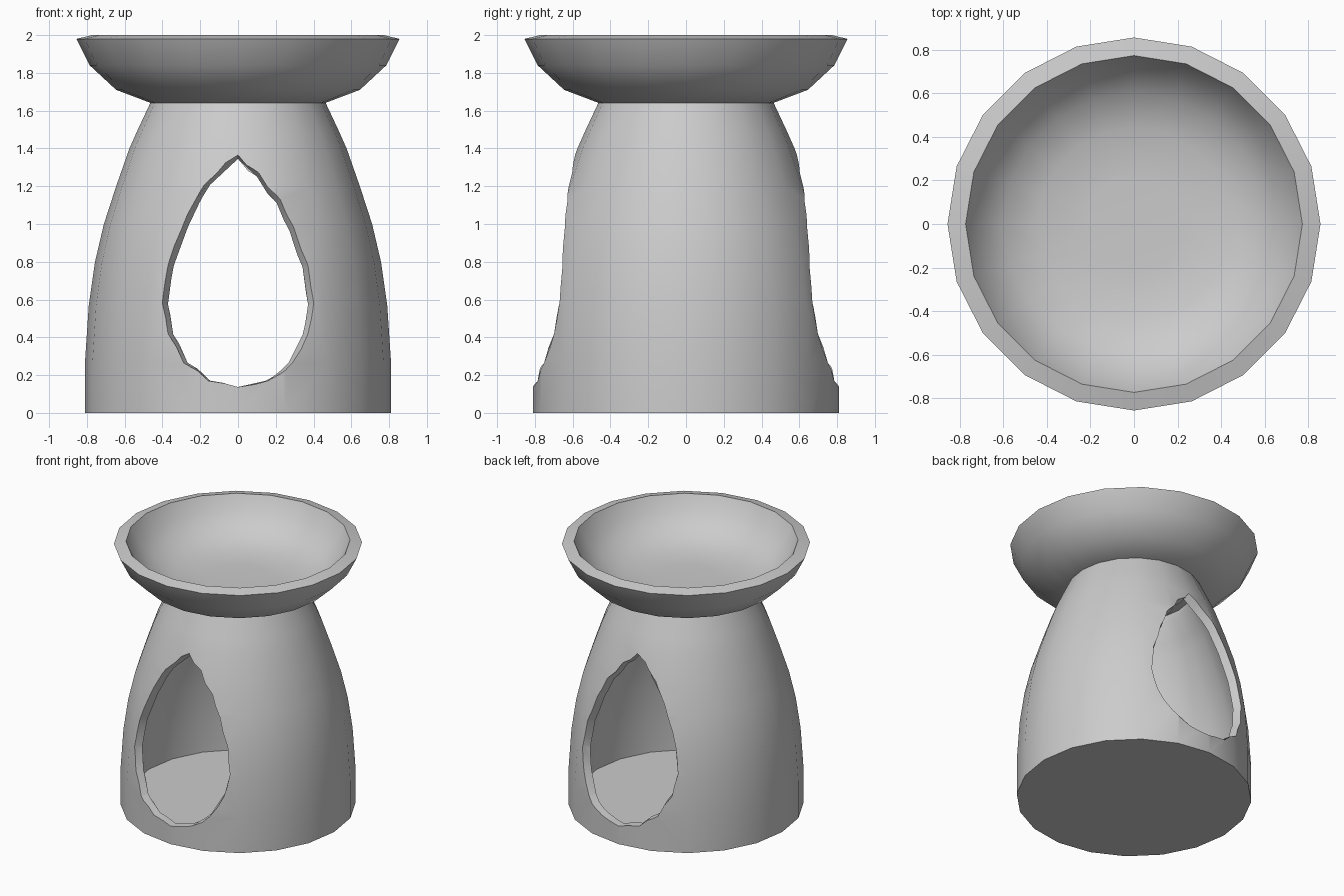
import bpy, bmesh, math
from mathutils import Vector

if "Cube" in bpy.data.objects:
    bpy.data.objects.remove(bpy.data.objects["Cube"])

SIDES = 20
WALL = 0.06

def make_object(name, bm):
    bmesh.ops.recalc_face_normals(bm, faces=bm.faces[:])
    me = bpy.data.meshes.new(name)
    bm.to_mesh(me)
    bm.free()
    ob = bpy.data.objects.new(name, me)
    bpy.context.collection.objects.link(ob)
    return ob

def activate(ob):
    bpy.ops.object.select_all(action='DESELECT')
    ob.select_set(True)
    bpy.context.view_layer.objects.active = ob

def lathe(name, profile):
    """Revolve (r, z) points; both open ends are closed with a flat cap."""
    bm = bmesh.new()
    rings = []
    for r, z in profile:
        rings.append([bm.verts.new((r * math.cos(i * math.tau / SIDES),
                                    r * math.sin(i * math.tau / SIDES), z))
                      for i in range(SIDES)])
    for a, b in zip(rings, rings[1:]):
        for i in range(SIDES):
            j = (i + 1) % SIDES
            bm.faces.new((a[i], a[j], b[j], b[i]))
    bm.faces.new(rings[0])
    bm.faces.new(rings[-1])
    return make_object(name, bm)

# Body outline, bottom to top
outer = [(0.81, 0.0), (0.81, 0.27), (0.79, 0.57), (0.757, 0.8), (0.71, 1.0),
         (0.645, 1.2), (0.575, 1.4), (0.535, 1.49), (0.46, 1.65)]

def radius_and_slope(z):
    for (r0, z0), (r1, z1) in zip(outer, outer[1:]):
        if z <= z1:
            return r0 + (r1 - r0) * (z - z0) / (z1 - z0), (r0 - r1) / (z1 - z0)

# Hollow body with a floor, top closed by the bowl
inner = []
for r, z in outer[1:-1]:
    s = (radius_and_slope(z - 0.05)[1] + radius_and_slope(z + 0.05)[1]) / 2
    n = math.hypot(1, s)
    inner.append((r - WALL / n, z - WALL * s / n))
inner = [(0.75, WALL)] + inner + [(0.41, 1.6)]
body = lathe("burner_body", outer + [(0.40, 1.65)] + inner[::-1])

# Teardrop opening, half outline from the tip down
half = [(0, 1.365), (0.11, 1.275), (0.225, 1.13), (0.30, 0.98), (0.375, 0.78),
        (0.405, 0.585), (0.375, 0.42), (0.29, 0.265), (0.16, 0.17), (0, 0.137)]
outline = half + [(-x, z) for x, z in half[-2:0:-1]]

def teardrop_cutter(side):
    bm = bmesh.new()
    near, far = [], []
    for x, z in outline:
        r, s = radius_and_slope(z)
        p = Vector((x, side * math.sqrt(r * r - x * x), z))
        n = Vector((p.x, p.y, r * s)).normalized()
        far.append(bm.verts.new(p + n * 0.25))
        near.append(bm.verts.new(p - n * 0.2))
    tip_out = bm.verts.new((0, side * 1.5, 0.7))
    tip_in = bm.verts.new((0, side * 0.3, 0.7))
    for i in range(len(outline)):
        j = (i + 1) % len(outline)
        bm.faces.new((far[i], far[j], near[j], near[i]))
        bm.faces.new((far[i], far[j], tip_out))
        bm.faces.new((near[i], near[j], tip_in))
    ob = make_object("opening_cutter", bm)
    ob.hide_render = True
    return ob

# Cut the front and back openings
for side in (-1, 1):
    cutter = teardrop_cutter(side)
    mod = body.modifiers.new("opening", 'BOOLEAN')
    mod.operation = 'DIFFERENCE'
    mod.solver = 'EXACT'
    mod.object = cutter
    activate(body)
    bpy.ops.object.modifier_apply(modifier=mod.name)
    bpy.data.objects.remove(cutter)

# Shallow bowl with a sloping rim
bowl = lathe("oil_bowl", [
    (0.46, 1.64), (0.645, 1.71), (0.785, 1.84), (0.855, 1.98),
    (0.772, 2.0), (0.715, 1.89), (0.60, 1.785), (0.44, 1.725), (0.22, 1.715)])

for ob in (body, bowl):
    activate(ob)
    bpy.ops.object.shade_smooth_by_angle(angle=math.radians(35))
